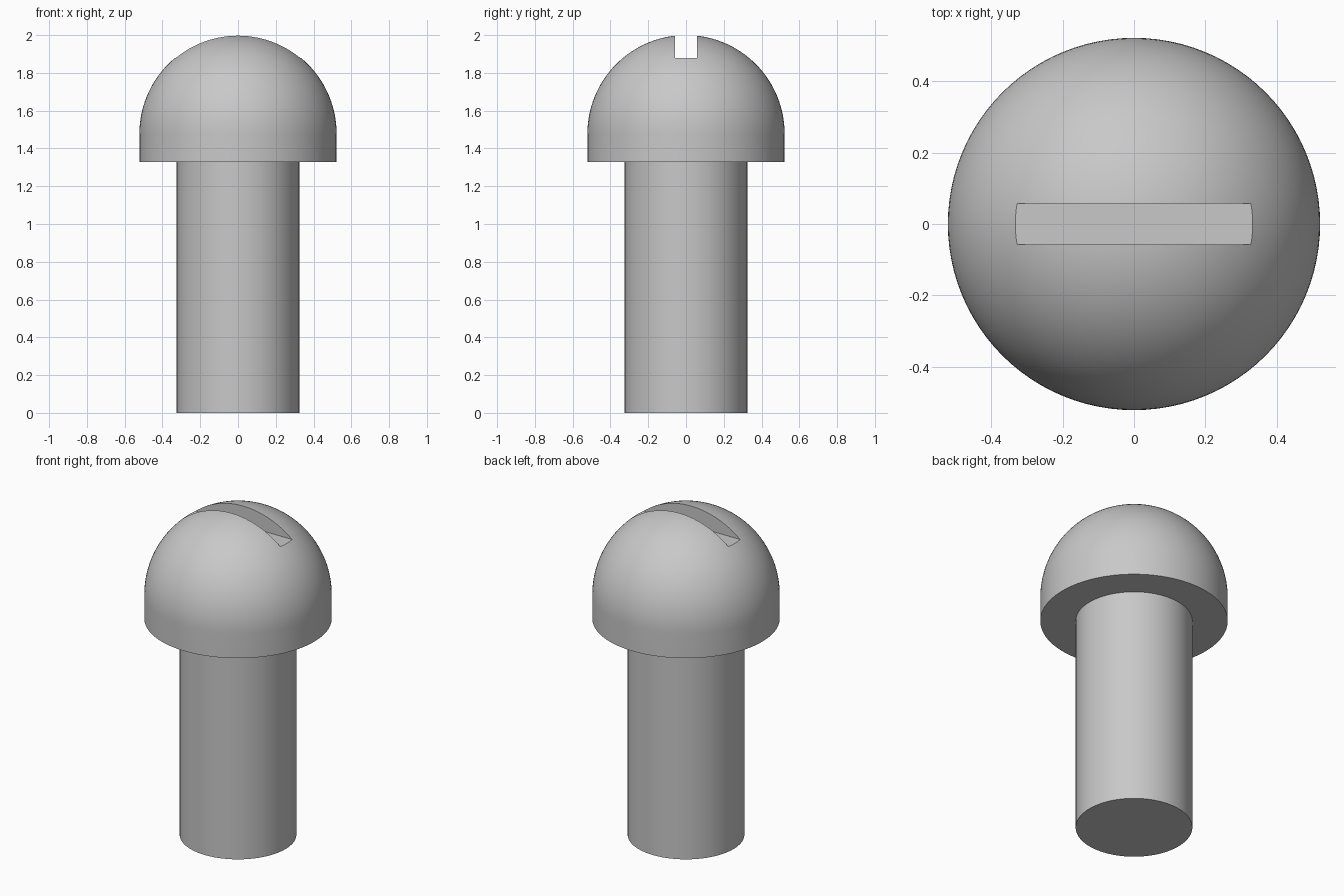
import bpy
import bmesh
from math import cos, sin, pi, radians

HEAD_R, SHANK_R = 0.522, 0.325
HEAD_BASE, DOME_BASE, TOP = 1.328, 1.478, 2.0
SLOT_HALF, SLOT_FLOOR = 0.057, 1.88
SEGMENTS, DOME_STEPS = 96, 32

default_cube = bpy.data.objects.get("Cube")
if default_cube:
    bpy.data.objects.remove(default_cube, do_unlink=True)

# Plain grey metal
grey = (0.58, 0.58, 0.58, 1.0)
metal = bpy.data.materials.new("grey_metal")
metal.use_nodes = True
metal.diffuse_color = grey
metal.node_tree.nodes["Principled BSDF"].inputs["Base Color"].default_value = grey


def lathe(name, profile):
    """Revolve a list of (radius, height) points around the z axis."""
    bm = bmesh.new()
    verts = [bm.verts.new((r, 0, z)) for r, z in profile]
    edges = [bm.edges.new(pair) for pair in zip(verts, verts[1:])]
    bmesh.ops.spin(bm, geom=verts + edges, cent=(0, 0, 0), axis=(0, 0, 1),
                   angle=2 * pi, steps=SEGMENTS)
    bmesh.ops.remove_doubles(bm, verts=bm.verts, dist=1e-5)
    bmesh.ops.recalc_face_normals(bm, faces=bm.faces)
    mesh = bpy.data.meshes.new(name)
    bm.to_mesh(mesh)
    bm.free()
    mesh.materials.append(metal)
    obj = bpy.data.objects.new(name, mesh)
    bpy.context.collection.objects.link(obj)
    return obj


# Shank, flat underside of the head, short straight rim and dome
profile = [(0, 0), (SHANK_R, 0), (SHANK_R, HEAD_BASE), (HEAD_R, HEAD_BASE)]
for i in range(DOME_STEPS):
    a = pi / 2 * i / DOME_STEPS
    profile.append((HEAD_R * cos(a), DOME_BASE + HEAD_R * sin(a)))
profile.append((0, TOP))
screw = lathe("round_head_screw", profile)

# Straight driver slot across the top of the dome
slot_height = 0.4
bpy.ops.mesh.primitive_cube_add(size=1, location=(0, 0, SLOT_FLOOR + slot_height / 2))
cutter = bpy.context.object
cutter.name = "slot_cutter"
cutter.scale = (3 * HEAD_R, 2 * SLOT_HALF, slot_height)
cutter.hide_render = True
cutter.data.materials.append(metal)

bpy.ops.object.select_all(action="DESELECT")
screw.select_set(True)
bpy.context.view_layer.objects.active = screw
cut = screw.modifiers.new("driver_slot", "BOOLEAN")
cut.operation = "DIFFERENCE"
cut.solver = "EXACT"
cut.object = cutter
bpy.ops.object.modifier_apply(modifier=cut.name)
bpy.data.objects.remove(cutter, do_unlink=True)

# Smooth round surfaces with crisp edges at the rim, slot and end
bpy.ops.object.shade_smooth_by_angle(angle=radians(30))
